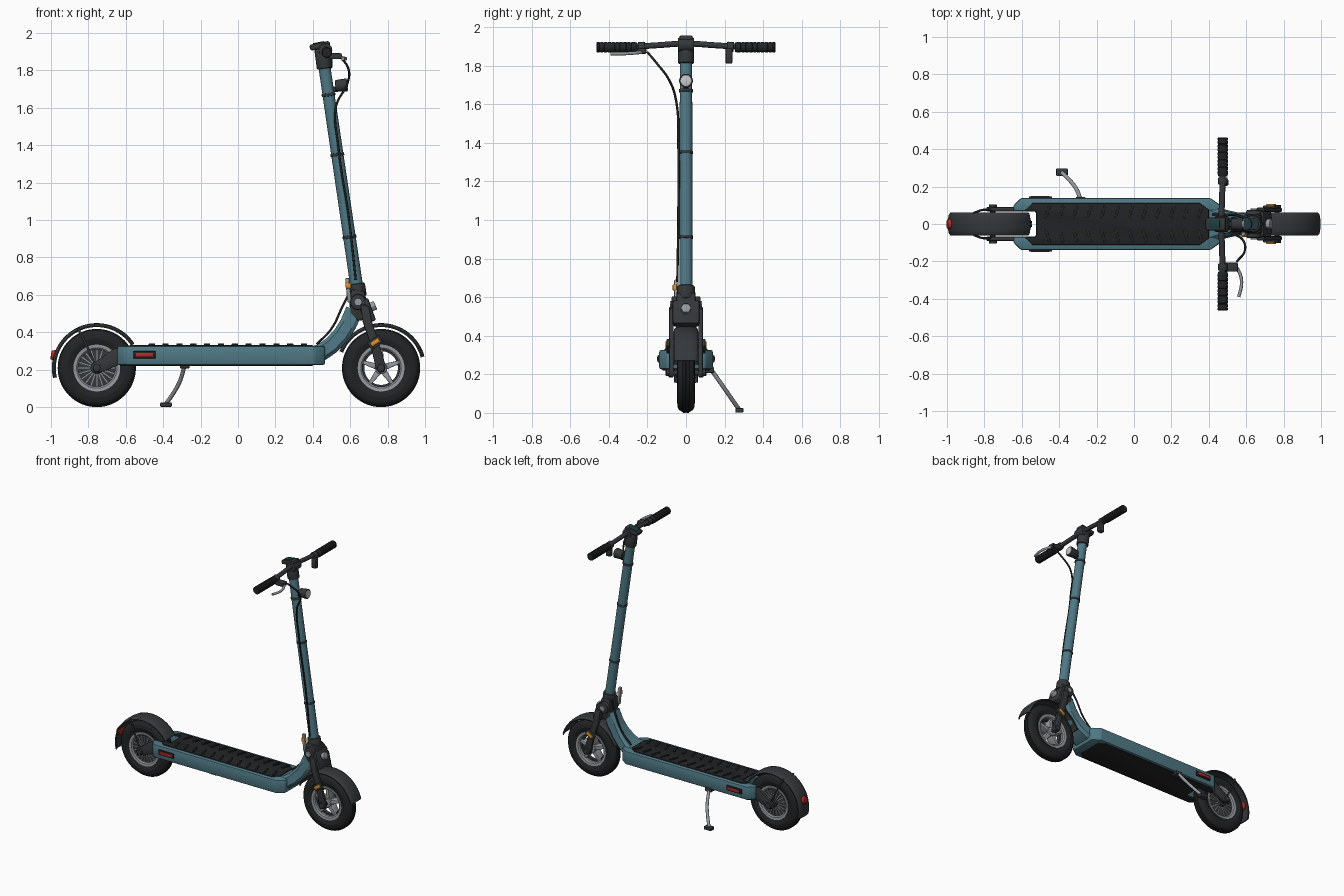
import bpy, bmesh
from math import sin, cos, pi, radians
from mathutils import Vector, Matrix, Euler

if "Cube" in bpy.data.objects:
    bpy.data.objects.remove(bpy.data.objects["Cube"])

def material(name, r, g, b):
    m = bpy.data.materials.new(name)
    m.diffuse_color = (r, g, b, 1)
    m.use_nodes = True
    m.node_tree.nodes["Principled BSDF"].inputs["Base Color"].default_value = m.diffuse_color
    return m

TEAL = material("teal_paint", .08, .19, .235)
DARK = material("dark_plastic", .035, .038, .042)
BLACK = material("black_rubber", .016, .017, .018)
SILVER = material("silver_metal", .3, .32, .34)
RED = material("red_reflector", .5, .02, .02)
ORANGE = material("orange_reflector", .75, .28, .02)
LENS = material("lamp_lens", .75, .77, .75)

def finish(name, bm, mat, bevel=0, seg=2):
    bmesh.ops.recalc_face_normals(bm, faces=bm.faces[:])
    if bevel:
        edges = [e for e in bm.edges if e.calc_face_angle(0) > .6]
        bmesh.ops.bevel(bm, geom=edges, offset=bevel, segments=seg, profile=.5, affect='EDGES', clamp_overlap=True)
    for f in bm.faces:
        f.smooth = True
    for e in bm.edges:
        e.smooth = e.calc_face_angle(0) < radians(32)
    me = bpy.data.meshes.new(name)
    bm.to_mesh(me)
    bm.free()
    me.materials.append(mat)
    ob = bpy.data.objects.new(name, me)
    bpy.context.collection.objects.link(ob)
    return ob

def loft(name, rings, mat, bevel=0, wrap=False):
    bm = bmesh.new()
    vs = [[bm.verts.new(p) for p in r] for r in rings]
    n = len(vs[0])
    pairs = list(zip(vs, vs[1:])) + ([(vs[-1], vs[0])] if wrap else [])
    for a, b in pairs:
        for i in range(n):
            bm.faces.new((a[i], a[(i + 1) % n], b[(i + 1) % n], b[i]))
    if not wrap:
        bm.faces.new(vs[0])
        bm.faces.new(vs[-1])
    return finish(name, bm, mat, bevel)

def box(name, c, size, mat, rot=(0, 0, 0), bevel=.004):
    bm = bmesh.new()
    bmesh.ops.create_cube(bm, size=1)
    bmesh.ops.transform(bm, verts=bm.verts[:],
                        matrix=Matrix.LocRotScale(Vector(c), Euler(rot), Vector(size)))
    return finish(name, bm, mat, bevel)

def cyl(name, a, b, r, mat, r2=None, n=32, bevel=0):
    a, b = Vector(a), Vector(b)
    q = (b - a).to_track_quat('Z', 'Y')
    ring = lambda c, rad: [c + q @ Vector((rad * cos(2 * pi * i / n), rad * sin(2 * pi * i / n), 0)) for i in range(n)]
    return loft(name, [ring(a, r), ring(b, r2 or r)], mat, bevel)

def prism_y(name, outline, y0, y1, mat, bevel=.004):
    return loft(name, [[(x, y, z) for x, z in outline] for y in (y0, y1)], mat, bevel)

def prism_z(name, outline, z0, z1, mat, bevel=.004):
    return loft(name, [[(x, y, z) for x, y in outline] for z in (z0, z1)], mat, bevel)

def lathe(name, c, prof, mat, a0=0, a1=360, n=64):
    """Turn a closed (radius, y) profile about the y axis."""
    full = a1 - a0 == 360
    rings = []
    for i in range(n if full else n + 1):
        a = radians(a0 + (a1 - a0) * i / n)
        rings.append([(c[0] + r * cos(a), c[1] + y, c[2] + r * sin(a)) for r, y in prof])
    return loft(name, rings, mat, wrap=full)

def tube(name, pts, r, mat):
    cu = bpy.data.curves.new(name, 'CURVE')
    cu.dimensions, cu.bevel_depth, cu.bevel_resolution, cu.use_fill_caps = '3D', r, 3, True
    sp = cu.splines.new('BEZIER')
    sp.bezier_points.add(len(pts) - 1)
    for bp, p in zip(sp.bezier_points, pts):
        bp.co = p
        bp.handle_left_type = bp.handle_right_type = 'AUTO'
    sp.resolution_u = 10
    cu.materials.append(mat)
    ob = bpy.data.objects.new(name, cu)
    bpy.context.collection.objects.link(ob)

def stem(z, dx=0, y=0):
    return (.634 - .147 * (z - .65) + dx, y, z)

FW, RW = (.765, 0, .209), (-.755, 0, .209)
TILT = -.146

# tyres, rims and fenders
for side, c, a0, a1 in (("front", FW, 15, 158), ("rear", RW, 33, 193)):
    half = [(.122, .034), (.14, .042), (.158, .046), (.162, .0445), (.178, .044), (.192, .037), (.202, .024), (.2035, .018), (.209, .015), (.209, .004), (.206, .002)]
    lathe(side + "_tyre", c, half + [(r, -y) for r, y in reversed(half)], BLACK, n=72)
    lathe(side + "_rim", c, [(.1, .03), (.108, .038), (.125, .04), (.125, -.04), (.108, -.038), (.1, -.03)], SILVER)
    top = [(.226, -.062), (.235, -.052), (.239, -.03), (.24, 0), (.239, .03), (.235, .052), (.226, .062)]
    lathe(side + "_fender", c, top + [(r - .007, y * .95) for r, y in reversed(top)], DARK, a0, a1, 40)
    cyl(side + "_axle", (c[0], -.1, c[2]), (c[0], .1, c[2]), .014, DARK, bevel=.003)

# front wheel: five tapered spokes and a hub
cyl("front_hub", (FW[0], -.042, FW[2]), (FW[0], .042, FW[2]), .032, SILVER, bevel=.006)
lathe("front_rim_well", FW, [(.09, .012), (.105, .014), (.105, -.014), (.09, -.012)], DARK)
for k in range(5):
    a = radians(90 + 72 * k)
    pt = lambda r, w: (FW[0] + r * cos(a) - w * sin(a), FW[2] + r * sin(a) + w * cos(a))
    prism_y("front_spoke", [pt(.02, -.017), pt(.105, -.009), pt(.105, .009), pt(.02, .017)], -.03, .03, SILVER)

# rear wheel: motor hub with fine radial ribs
cyl("rear_motor", (RW[0], -.026, RW[2]), (RW[0], .026, RW[2]), .103, DARK, n=48)
for s in (1, -1):
    cyl("rear_hub_cap", (RW[0], s * .02, RW[2]), (RW[0], s * .05, RW[2]), .03, DARK, bevel=.005)
    for k in range(20):
        a = 2 * pi * k / 20
        box("rear_hub_rib", (RW[0] + .066 * cos(a), s * .028, RW[2] - .066 * sin(a)), (.068, .008, .005), SILVER, (0, a, 0), 0)
    # swing arm and fender stay
    prism_y("rear_arm", [(-.63, .315), (-.66, .315), (-.75, .25), (-.785, .23), (-.79, .2), (-.77, .182), (-.72, .19), (-.63, .23)],
            s * .068, s * .09, DARK, .005)
    cyl("rear_axle_nut", (RW[0], s * .085, RW[2]), (RW[0], s * .105, RW[2]), .022, DARK, n=6, bevel=.003)
    tube("rear_fender_stay", [(-.755, s * .075, .21), (-.81, s * .075, .33), (-.855, s * .06, .42)], .006, DARK)
    # deck side reflector
    box("side_reflector_frame", (-.5, s * .14, .28), (.125, .014, .038), BLACK)
    box("side_reflector", (-.5, s * .144, .28), (.1, .014, .02), RED)
cyl("tail_lamp", (-.97, 0, .275), (-1, 0, .28), .03, RED, r2=.024, bevel=.004)

# deck with a notch for the rear wheel, foot mat and belly plate
def deck_outline(x0, x1, w, cut, notch):
    h = [(notch, .068), (x0, .068), (x0, w - cut), (x0 + cut, w), (x1 - 1.4 * cut, w), (x1, w - cut)]
    return h + [(x, -y) for x, y in reversed(h)]

prism_z("deck", deck_outline(-.645, .465, .139, .04, -.525), .226, .326, TEAL, .01)
prism_z("foot_mat", deck_outline(-.58, .40, .112, .035, -.52), .31, .333, BLACK)
prism_z("belly_plate", deck_outline(-.63, .40, .122, .03, -.52), .219, .24, BLACK)
for i in range(13):
    for s in (1, -1):
        x = -.535 + .074 * i
        if x > -.5:
            box("mat_ridge", (x, s * .064, .334), (.014, .07, .012), BLACK, (0, 0, -s * .3), .002)

# curved neck from deck to folding joint
path = [(.40, .28, 1.57, .10), (.445, .292, 2.0, .085), (.50, .33, 2.25, .07), (.552, .385, 2.45, .058), (.59, .445, 2.6, .05), (.622, .52, 2.75, .046)]
rings = []
for x, z, a, w in path:
    n = (.046 * cos(a), .046 * sin(a))
    rings.append([(x + n[0] * v, w * u, z + n[1] * v) for u, v in
                  ((1, .6), (.75, 1), (-.75, 1), (-1, .6), (-1, -.6), (-.75, -1), (.75, -1), (1, -.6))])
loft("neck", rings, TEAL)

# folding joint, latch and fork
prism_y("fold_joint", [(.60, .50), (.64, .46), (.69, .47), (.70, .52), (.675, .62), (.605, .63), (.595, .57)], -.05, .05, DARK, .01)
cyl("fold_pivot", (.642, -.075, .562), (.642, .075, .562), .042, DARK, bevel=.008)
cyl("fold_pivot_bolt", (.642, -.082, .562), (.642, .082, .562), .02, SILVER, n=6)
box("fork_crown", (.688, 0, .515), (.06, .14, .13), DARK, (0, -.35, 0), .012)
cyl("crown_bolt", (.70, 0, .53), (.735, 0, .545), .028, SILVER, n=6, bevel=.004)
for s in (1, -1):
    prism_y("fork_leg", [(.655, .55), (.70, .54), (.715, .46), (.752, .35), (.79, .22), (.785, .19), (.76, .182), (.738, .2), (.71, .33), (.665, .46)],
            s * .064, s * .088, DARK, .006)
    cyl("front_axle_nut", (FW[0], s * .08, FW[2]), (FW[0], s * .102, FW[2]), .022, DARK, n=6, bevel=.003)
    box("fork_pad", (.733, s * .092, .345), (.075, .016, .045), DARK, (0, -.6, 0))
    box("fork_reflector", (.733, s * .1, .347), (.052, .014, .024), ORANGE, (0, -.6, 0))
box("latch_lever", (.59, -.05, .625), (.022, .024, .13), SILVER, (0, -.1, 0), .006)
box("latch_tab", (.59, -.058, .65), (.03, .022, .03), ORANGE, (0, -.1, 0), .004)

# stem with rings
cyl("stem", stem(.6), stem(1.86), .034, TEAL, r2=.032)
cyl("stem_foot", stem(.59), stem(.66), .046, DARK, bevel=.008)
for z in (.91, 1.35, 1.67):
    cyl("stem_ring", stem(z - .008), stem(z + .008), .037, DARK, bevel=.003)

# head, display and headlight
cyl("stem_head", stem(1.81), stem(1.92), .042, DARK, r2=.04, bevel=.008)
cyl("bar_clamp", (.468, -.042, 1.908), (.468, .042, 1.908), .036, DARK, bevel=.006)
box("display", (.438, 0, 1.932), (.11, .07, .032), DARK, (0, -.2, 0), .01)
box("display_screen", (.43, 0, 1.945), (.06, .045, .012), material("screen_glass", .01, .05, .05), (0, -.2, 0), .002)
box("headlight_bracket", (.51, 0, 1.70), (.05, .025, .03), DARK)
cyl("headlight", (.52, 0, 1.718), (.583, 0, 1.722), .03, DARK, r2=.036, bevel=.004)
cyl("headlight_lens", (.575, 0, 1.722), (.588, 0, 1.722), .029, LENS, bevel=.003)

# handlebar and ribbed grips
tube("handlebar", [(.475, -.3, 1.895), (.471, -.14, 1.906), (.467, 0, 1.914), (.471, .14, 1.906), (.475, .3, 1.895)], .016, DARK)
for s in (1, -1):
    prof = [(.001, s * .255), (.024, s * .255)]
    for i in range(9):
        y = .27 + .02 * i
        prof += [(.028, s * y), (.028, s * (y + .013)), (.025, s * (y + .014)), (.025, s * (y + .019))]
    prof += [(.028, s * .45), (.028, s * .458), (.024, s * .463), (.001, s * .463)]
    lathe("grip", (.475, 0, 1.895), prof, BLACK, n=32)
    cyl("control_clamp", (.475, s * .212, 1.898), (.475, s * .248, 1.896), .026, DARK, bevel=.004)

# brake lever, throttle and cables
box("brake_mount", (.52, -.23, 1.876), (.07, .05, .032), DARK, bevel=.008)
tube("brake_lever", [(.54, -.22, 1.87), (.568, -.27, 1.865), (.575, -.32, 1.862), (.56, -.39, 1.862)], .009, SILVER)
box("throttle_body", (.485, .222, 1.85), (.04, .036, .08), DARK, bevel=.008)
tube("brake_cable", [(.55, -.2, 1.87), (.59, -.15, 1.81), (.585, -.09, 1.73), (.525, -.05, 1.61), stem(1.4, .012, -.04),
                     stem(1.0, .012, -.04), stem(.68, .0, -.045)], .006, BLACK)
tube("neck_cable", [(.60, .03, .62), (.555, .045, .53), (.50, .05, .42), (.42, .05, .335)], .006, BLACK)

# kickstand
box("kickstand_mount", (-.285, .12, .222), (.05, .05, .03), DARK)
tube("kickstand_leg", [(-.285, .13, .225), (-.31, .19, .14), (-.345, .235, .075), (-.385, .275, .018)], .011, SILVER)
box("kickstand_foot", (-.385, .277, .013), (.062, .042, .024), DARK, bevel=.006)
